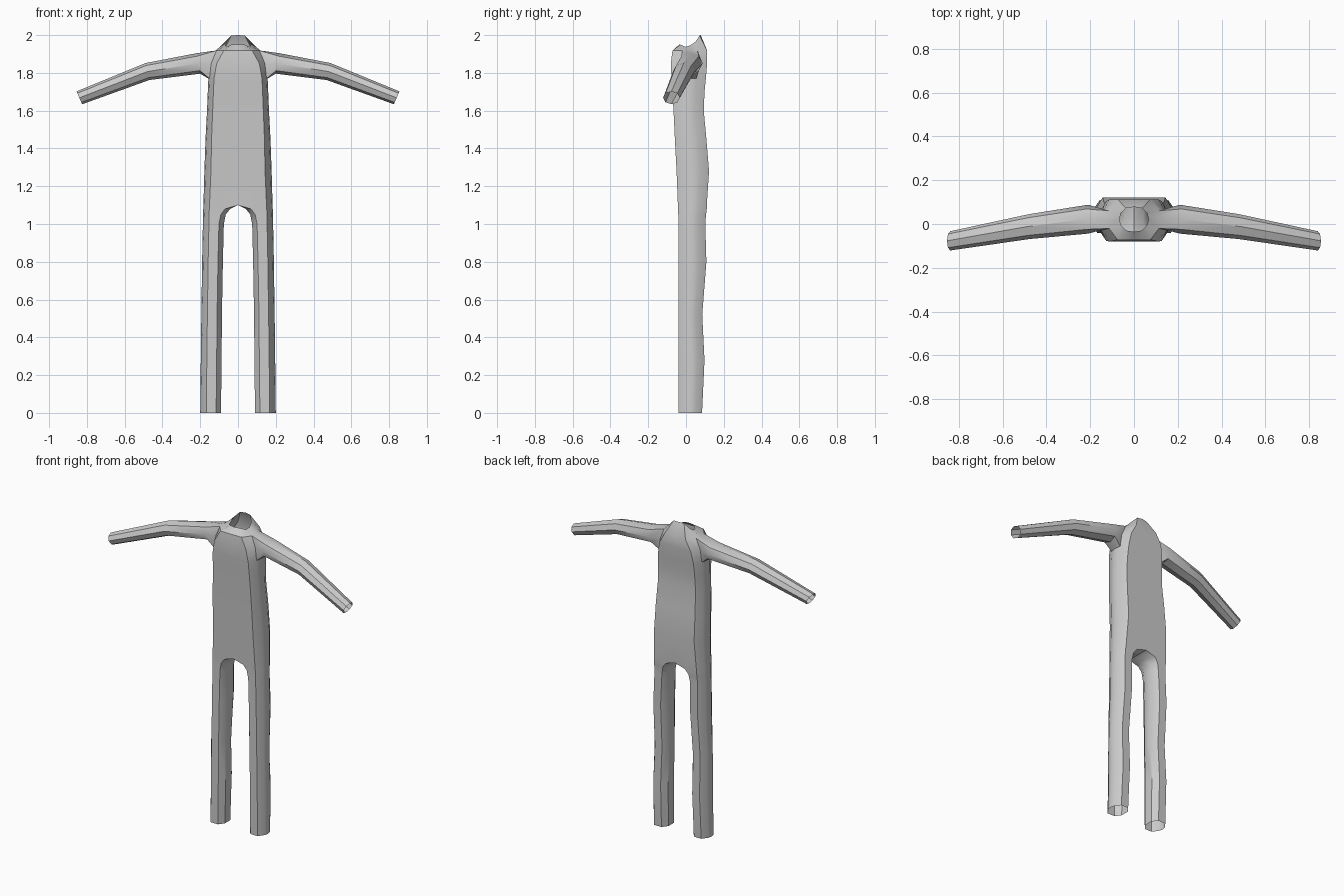
import bpy, bmesh
from math import sin, cos, radians

if "Cube" in bpy.data.objects:
    bpy.data.objects.remove(bpy.data.objects["Cube"])

bm = bmesh.new()


def ring(points):
    return [bm.verts.new(p) for p in points]


def quad(vs):
    if len(set(vs)) == len(vs):
        bm.faces.new(vs)


def section(z, xi, xo, yf, yb, edge, leg):
    """Half cross-section: front, outer side, back, then the inner leg."""
    c = (yb - yf) * 0.28
    fi = xi + 0.026 if xi > 0 else 0
    pts = [(fi, yf, z), (xo - edge, yf, z), (xo - 0.006, yf + c, z),
           (xo, (yf + yb) / 2, z), (xo - 0.006, yb - c, z),
           (xo - edge, yb, z), (fi, yb, z)]
    if leg:
        pts += [(xi, yb - c, z), (xi, yf + c, z)]
    return pts


# Trouser leg, closing at the crotch: z, inner x, outer x, front y, back y
leg_rows = [
    (0.00, 0.090, 0.200, -0.040, 0.085), (0.28, 0.087, 0.197, -0.040, 0.098),
    (0.52, 0.085, 0.194, -0.040, 0.086), (0.80, 0.080, 0.190, -0.040, 0.108),
    (1.00, 0.075, 0.186, -0.040, 0.102), (1.05, 0.065, 0.185, -0.041, 0.106),
    (1.08, 0.042, 0.184, -0.042, 0.110), (1.10, 0.000, 0.183, -0.043, 0.110)]
legs = [ring(section(*r, 0.032, True)) for r in leg_rows]
for a, b in zip(legs, legs[1:]):
    for i in range(9):
        j = (i + 1) % 9
        quad([a[i], a[j], b[j], b[i]])

# Torso: z, outer x, front y, back y, width of the side bevel
torso_rows = [
    (1.28, 0.178, -0.050, 0.122, 0.035), (1.45, 0.172, -0.059, 0.108, 0.032),
    (1.60, 0.164, -0.066, 0.094, 0.030), (1.70, 0.160, -0.072, 0.098, 0.030),
    (1.77, 0.157, -0.077, 0.105, 0.030), (1.85, 0.148, -0.080, 0.112, 0.035),
    (1.918, 0.120, -0.072, 0.112, 0.045)]
torso = [legs[-1][:7]]
torso += [ring(section(z, 0, xo, yf, yb, e, False)) for z, xo, yf, yb, e in torso_rows]

# Neck opening, low in front and high behind
torso.append(ring([(0, -0.036, 1.95), (0.035, -0.030, 1.95), (0.06, -0.005, 1.938),
                   (0.066, 0.022, 1.945), (0.06, 0.050, 1.965),
                   (0.036, 0.072, 1.998), (0, 0.078, 2.0)]))
for k, (a, b) in enumerate(zip(torso, torso[1:])):
    for i in range(6):
        if k in (5, 6) and i in (2, 3):
            continue  # armhole
        quad([a[i], a[i + 1], b[i + 1], b[i]])

# Sleeve growing from the armhole: centre, y radius, z radius, lean
lo, mid, hi = torso[5:8]
prev = [lo[2], mid[2], hi[2], hi[3], hi[4], mid[4], lo[4], lo[3]]
for x, y, z, ry, rz, lean in [(0.21, 0.022, 1.850, 0.066, 0.054, 0.01),
                              (0.48, -0.012, 1.807, 0.057, 0.045, 0.01),
                              (0.84, -0.077, 1.668, 0.044, 0.034, 0.015)]:
    angles = [radians(225 - 45 * i) for i in range(8)]
    cur = ring([(x + lean * sin(t), y + ry * cos(t), z + rz * sin(t)) for t in angles])
    for i in range(8):
        j = (i + 1) % 8
        quad([prev[i], prev[j], cur[j], cur[i]])
    prev = cur

# Mirror the half body to the other side and weld the seam
dup = bmesh.ops.duplicate(bm, geom=bm.verts[:] + bm.edges[:] + bm.faces[:])["geom"]
for v in dup:
    if isinstance(v, bmesh.types.BMVert):
        v.co.x *= -1
bmesh.ops.remove_doubles(bm, verts=bm.verts[:], dist=0.0005)
bmesh.ops.recalc_face_normals(bm, faces=bm.faces[:])

mesh = bpy.data.meshes.new("body_suit")
bm.to_mesh(mesh)
bm.free()
body = bpy.data.objects.new("body_suit", mesh)
bpy.context.collection.objects.link(body)
bpy.context.view_layer.objects.active = body
body.select_set(True)
bpy.ops.object.shade_smooth_by_angle(angle=radians(35))
